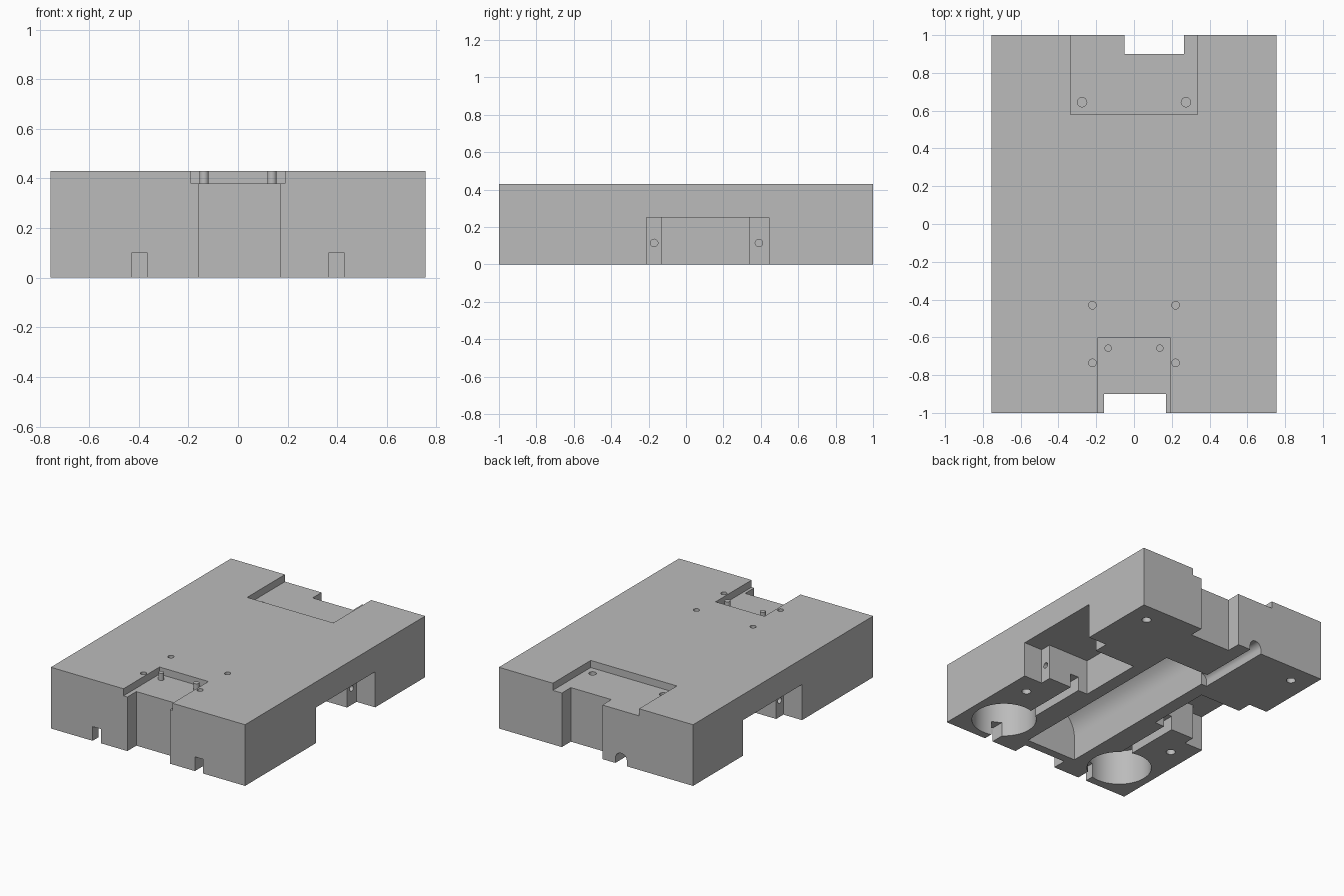
import bpy, bmesh
from math import sin, cos, pi
from mathutils import Matrix

if "Cube" in bpy.data.objects:
    bpy.data.objects.remove(bpy.data.objects["Cube"], do_unlink=True)

grey = bpy.data.materials.new("plain grey")
grey.use_nodes = True
grey.diffuse_color = (0.5, 0.5, 0.5, 1)
grey.node_tree.nodes["Principled BSDF"].inputs["Base Color"].default_value = (0.5, 0.5, 0.5, 1)

HALF_X, HEIGHT = 0.755, 0.43
OUT = 0.1          # how far cutters reach past the block
FLOOR = 0.38       # floor of the top pockets


def finish(name, bm):
    bmesh.ops.recalc_face_normals(bm, faces=bm.faces)
    mesh = bpy.data.meshes.new(name)
    bm.to_mesh(mesh)
    bm.free()
    obj = bpy.data.objects.new(name, mesh)
    bpy.context.collection.objects.link(obj)
    mesh.materials.append(grey)
    return obj


def box(name, x, y, z):
    bm = bmesh.new()
    bmesh.ops.create_cube(bm, size=1)
    for v in bm.verts:
        v.co = [r[0] if c < 0 else r[1] for c, r in zip(v.co, (x, y, z))]
    return finish(name, bm)


def rod(name, x, y, z, radius, axis="Z", sides=32):
    """Cylinder along one axis; the range of that axis is given as a pair."""
    lo, hi = {"X": x, "Z": z}[axis]
    mid = (lo + hi) / 2
    place = (mid, y, z) if axis == "X" else (x, y, mid)
    turn = Matrix.Rotation(pi / 2, 4, "Y") if axis == "X" else Matrix()
    bm = bmesh.new()
    bmesh.ops.create_cone(bm, cap_ends=True, segments=sides, radius1=radius, radius2=radius,
                          depth=hi - lo, matrix=Matrix.Translation(place) @ turn)
    return finish(name, bm)


def arch(name, x, y, spring, radius, sides):
    """Straight walls up to the spring height, then a half round, along y."""
    outline = [(x + radius, -OUT)]
    outline += [(x + radius * cos(pi * i / sides), spring + radius * sin(pi * i / sides))
                for i in range(sides + 1)]
    outline.append((x - radius, -OUT))
    bm = bmesh.new()
    face = bm.faces.new([bm.verts.new((px, y[0], pz)) for px, pz in outline])
    new = bmesh.ops.extrude_face_region(bm, geom=[face])["geom"]
    bmesh.ops.translate(bm, vec=(0, y[1] - y[0], 0),
                        verts=[g for g in new if isinstance(g, bmesh.types.BMVert)])
    return finish(name, bm)


block = box("base_block", (-HALF_X, HALF_X), (-1, 1), (0, HEIGHT))
over, under = HEIGHT + OUT, -OUT

# Pockets and cable notches at both ends, then the central trough and rear channel
cutters = [
    box("front_pocket", (-0.19, 0.19), (-1 - OUT, -0.6), (FLOOR, over)),
    box("rear_pocket", (-0.335, 0.335), (0.58, 1 + OUT), (FLOOR, over)),
    box("front_notch", (-0.16, 0.17), (-1 - OUT, -0.9), (under, over)),
    box("rear_notch", (-0.05, 0.265), (0.9, 1 + OUT), (under, over)),
    arch("battery_trough", 0, (-0.84, 0.565), 0.17, 0.197, 32),
    arch("rear_channel", -0.196, (0.45, 1 + OUT), 0.035, 0.045, 16),
]

# Cuts that repeat on both sides
for s in (-1, 1):
    def span(a, b):
        return tuple(sorted((s * a, s * b)))

    cutters += [
        box("motor_ear_recess", span(0.61, HALF_X + OUT), (-0.21, 0.445), (under, 0.25)),
        box("motor_recess", span(0.29, 0.65), (-0.13, 0.34), (under, 0.25)),
        rod("wheel_well", s * 0.49, -0.735, (under, 0.25), 0.21, sides=64),
        box("wire_slot", span(0.365, 0.43), (-1 - OUT, -0.1), (under, 0.1)),
        rod("rear_pocket_hole", s * 0.275, 0.645, (0.28, over), 0.025),
    ]
    for y in (-0.43, -0.735):
        cutters.append(rod("top_hole", s * 0.22, y, (0.32, over), 0.02))
    for y in (-0.36, 0.86):
        cutters.append(rod("bottom_hole", s * 0.615, y, (under, 0.12), 0.03))
    for y in (-0.17, 0.39):
        cutters.append(rod("motor_screw_hole", span(0.5, 0.66), y, 0.115, 0.02, "X"))

# Cut the block
bpy.context.view_layer.objects.active = block
for cutter in cutters:
    mod = block.modifiers.new(cutter.name, "BOOLEAN")
    mod.operation, mod.solver, mod.object = "DIFFERENCE", "EXACT", cutter
    bpy.ops.object.modifier_apply(modifier=mod.name)
    bpy.data.objects.remove(cutter, do_unlink=True)

# Locating pins in the front pocket
pins = [rod(side + "_pin", x, -0.657, (FLOOR - 0.01, HEIGHT), 0.019)
        for side, x in (("left", 0.137), ("right", -0.137))]

# Smooth round walls, sharp edges
for obj in [block] + pins:
    bpy.ops.object.select_all(action="DESELECT")
    obj.select_set(True)
    bpy.context.view_layer.objects.active = obj
    bpy.ops.object.shade_smooth_by_angle(angle=0.5)
